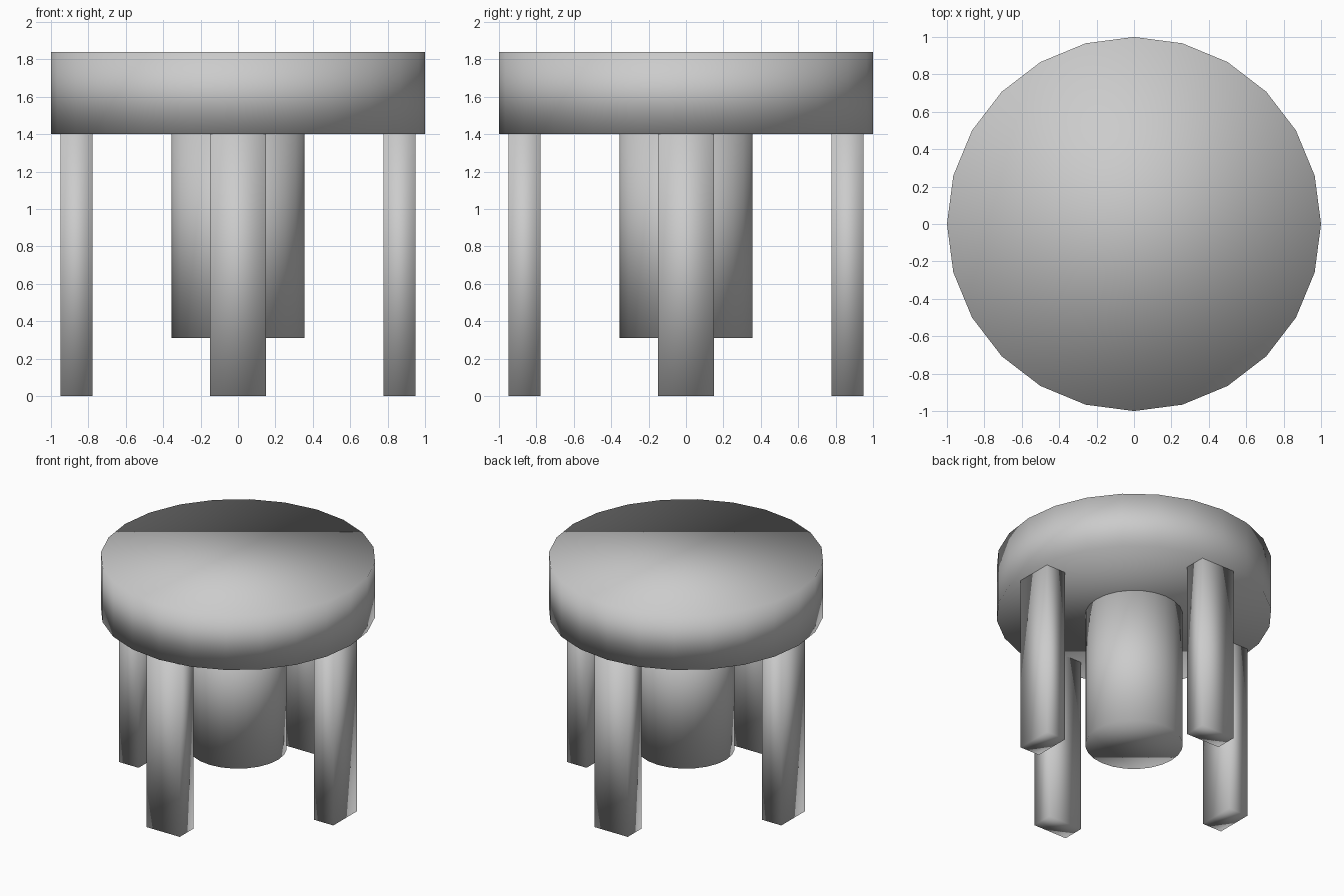
import bpy
from math import cos, sin, pi

cube = bpy.data.objects.get("Cube")
if cube:
    bpy.data.objects.remove(cube, do_unlink=True)

# Single grey finish
grey = bpy.data.materials.new("plain_grey")
grey.use_nodes = True
colour = (0.6, 0.6, 0.6, 1)
grey.diffuse_color = colour
grey.node_tree.nodes["Principled BSDF"].inputs["Base Color"].default_value = colour


def finish(name):
    obj = bpy.context.object
    obj.name = name
    obj.data.materials.append(grey)
    bpy.ops.object.transform_apply(location=False, rotation=True, scale=True)
    bpy.ops.object.shade_smooth()


def drum(name, radius, bottom, top):
    bpy.ops.mesh.primitive_cylinder_add(
        vertices=24, radius=radius, depth=top - bottom,
        location=(0, 0, (bottom + top) / 2))
    finish(name)


UNDERSIDE = 1.4

# Round top and hanging central column
drum("round_top", 1.0, UNDERSIDE, 1.84)
drum("central_column", 0.355, 0.31, UNDERSIDE)

# Four slab legs, each with its wide face pointing outwards
LEG_REACH, LEG_THICK, LEG_WIDE = 0.864, 0.172, 0.297
for i, side in enumerate(("left", "back", "right", "front")):
    angle = i * pi / 2
    bpy.ops.mesh.primitive_cube_add(
        size=1, rotation=(0, 0, angle),
        location=(LEG_REACH * cos(angle), LEG_REACH * sin(angle), UNDERSIDE / 2))
    bpy.context.object.scale = (LEG_THICK, LEG_WIDE, UNDERSIDE)
    finish(side + "_leg")
